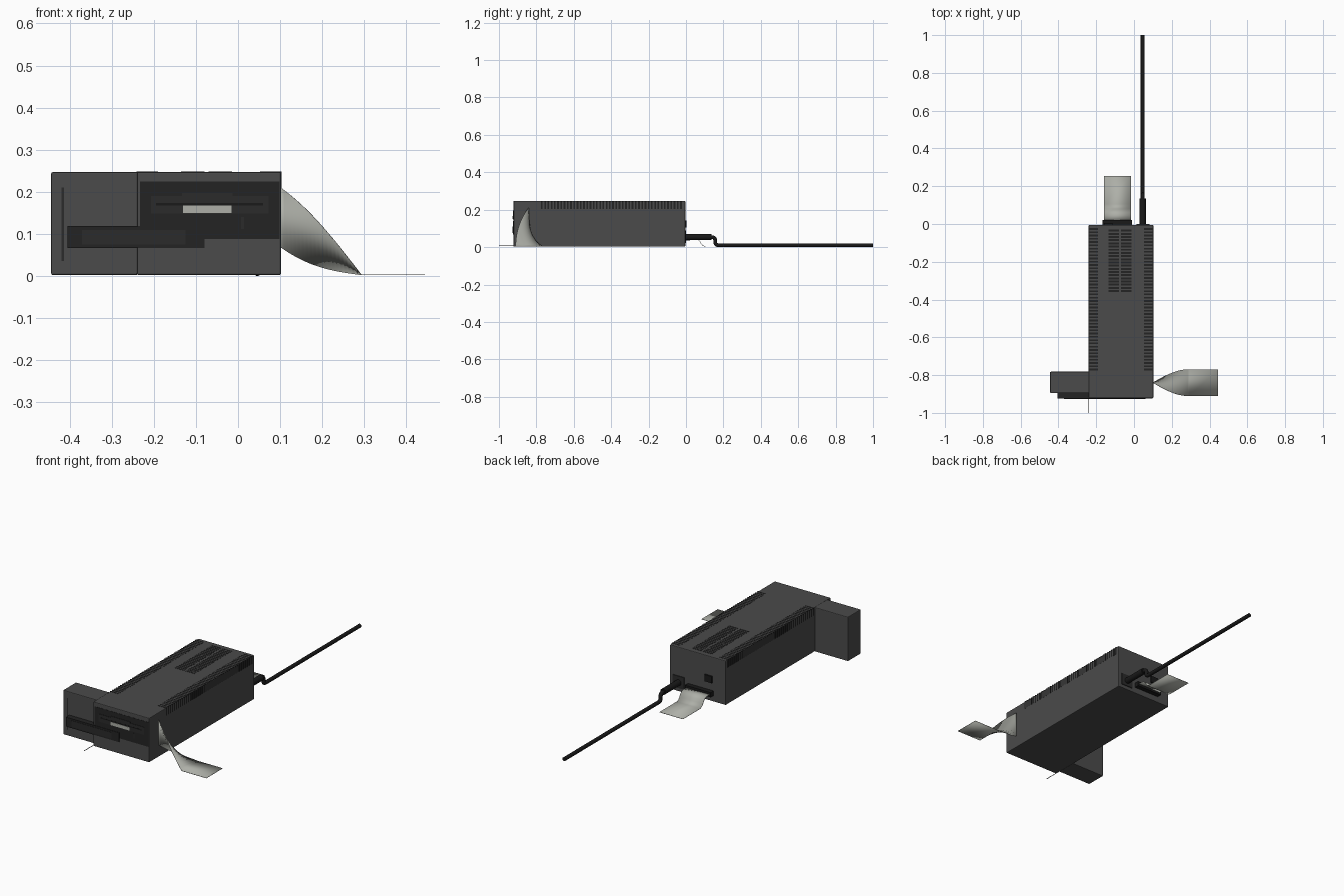
import bpy, bmesh, math
from mathutils import Vector

if "Cube" in bpy.data.objects:
    bpy.data.objects.remove(bpy.data.objects["Cube"])


def material(name, rgb):
    m = bpy.data.materials.new(name)
    m.diffuse_color = (*rgb, 1)
    m.use_nodes = True
    m.node_tree.nodes["Principled BSDF"].inputs["Base Color"].default_value = m.diffuse_color
    return m


CASE = material("charcoal case", (0.07, 0.07, 0.07))
PANEL = material("black panel", (0.017, 0.017, 0.017))
TRIM = material("dark trim", (0.024, 0.024, 0.024))
CABLE = material("cable black", (0.010, 0.010, 0.010))
RIBBON = material("ribbon grey", (0.42, 0.43, 0.39))


def finish(name, bm, mat, smooth=False):
    bmesh.ops.recalc_face_normals(bm, faces=bm.faces)
    me = bpy.data.meshes.new(name)
    bm.to_mesh(me)
    bm.free()
    me.materials.append(mat)
    ob = bpy.data.objects.new(name, me)
    bpy.context.collection.objects.link(ob)
    if smooth:
        for p in me.polygons:
            p.use_smooth = True
    return ob


def add_box(bm, x, y, z):
    vs = bmesh.ops.create_cube(bm, size=1)["verts"]
    for v in vs:
        v.co = Vector([(a + b) / 2 + c * (b - a) for (a, b), c in zip((x, y, z), v.co)])


def box(name, x, y, z, mat, bevel=0):
    bm = bmesh.new()
    add_box(bm, x, y, z)
    ob = finish(name, bm, mat)
    if bevel:
        b = ob.modifiers.new("bevel", "BEVEL")
        b.width, b.segments = bevel, 2
    return ob


def sheet(name, rows):
    """Thin strip from pairs of edge points."""
    bm = bmesh.new()
    vs = [(bm.verts.new(a), bm.verts.new(b)) for a, b in rows]
    for (a, b), (c, d) in zip(vs, vs[1:]):
        bm.faces.new((a, b, d, c))
    ob = finish(name, bm, RIBBON, True)
    s = ob.modifiers.new("thickness", "SOLIDIFY")
    s.thickness, s.offset = 0.002, 0
    return ob


def tube(name, points, radius, mat):
    cu = bpy.data.curves.new(name, "CURVE")
    cu.dimensions = "3D"
    cu.bevel_depth, cu.bevel_resolution, cu.use_fill_caps = radius, 3, True
    sp = cu.splines.new("POLY")
    sp.points.add(len(points) - 1)
    for p, co in zip(sp.points, points):
        p.co = (*co, 1)
    cu.materials.append(mat)
    ob = bpy.data.objects.new(name, cu)
    bpy.context.collection.objects.link(ob)
    return ob


# Housing
H = 0.247
box("main_case", (-0.24, 0.102), (-0.922, -0.004), (0.002, H), CASE, 0.004)
box("side_case", (-0.444, -0.238), (-0.895, -0.782), (0.002, H), CASE, 0.004)

# Wrap-around edge vents and two top grilles
bm = bmesh.new()
for i in range(44):
    y = -0.775 + i * 0.0173
    s = (y, y + 0.009)
    add_box(bm, (-0.2408, -0.19), s, (0.205, H + 0.0008))
    add_box(bm, (0.052, 0.1028), s, (0.205, H + 0.0008))
finish("edge_vents", bm, PANEL)
bm = bmesh.new()
for i in range(20):
    y = -0.36 + i * 0.0168
    for x in (-0.136, -0.07):
        add_box(bm, (x, x + 0.056), (y, y + 0.0105), (H - 0.004, H + 0.0008))
finish("top_grilles", bm, PANEL)

# Front face: drive panel, drive bezel, pale lever
F = -0.922
box("drive_panel", (-0.233, 0.099), (F - 0.001, F + 0.005), (0.088, 0.224), PANEL)
box("drive_bezel", (-0.207, 0.072), (F - 0.003, F), (0.148, 0.19), TRIM)
box("drive_bezel_tab", (-0.133, -0.013), (F - 0.003, F), (0.189, 0.197), TRIM)
box("drive_slot", (-0.195, 0.06), (F - 0.0036, F), (0.168, 0.174), CABLE)
box("drive_lever", (-0.131, -0.016), (F - 0.005, F), (0.149, 0.167), RIBBON)
box("drive_button", (0.007, 0.014), (F - 0.003, F), (0.112, 0.14), TRIM)

# Long cartridge plate bridging both front faces
box("lower_plate", (-0.405, -0.08), (F - 0.003, -0.89), (0.067, 0.119), PANEL)
box("lower_plate_inset", (-0.371, -0.125), (F - 0.0045, F), (0.075, 0.109), TRIM)
box("side_groove", (-0.42, -0.413), (-0.8958, -0.89), (0.035, 0.21), TRIM)

# Thin wire out of the front
tube("front_wire", [(-0.24, -0.9, 0.006), (-0.24, -1, 0.006)], 0.0015, CABLE)

# Rear fittings
box("rear_socket", (-0.166, -0.01), (-0.01, 0.022), (0.036, 0.062), CABLE)
box("power_switch", (-0.16, -0.115), (-0.01, 0.004), (0.105, 0.142), CABLE)
box("plug_surround", (0.012, 0.082), (-0.01, 0.0), (0.022, 0.088), TRIM)
tube("plug", [(0.046, -0.01, 0.053), (0.046, 0.135, 0.053)], 0.017, CABLE)

# Power cable, bending down to the ground
path = [(0.046, 0.12, 0.053)]
path += [(0.046, 0.14 + 0.016 * math.sin(a), 0.037 + 0.016 * math.cos(a))
         for a in [math.radians(d) for d in range(0, 91, 18)]]
path += [(0.046, 0.172 - 0.016 * math.cos(a), 0.0265 - 0.016 * math.sin(a))
         for a in [math.radians(d) for d in range(0, 91, 18)]]
path.append((0.046, 1.0, 0.0105))
tube("power_cable", path, 0.0105, CABLE)

# Rear ribbon drooping to the ground
rows = [(0.015, 0.049), (0.045, 0.049), (0.06, 0.045), (0.072, 0.034), (0.08, 0.02),
        (0.09, 0.008), (0.105, 0.003), (0.255, 0.003)]
sheet("rear_ribbon", [((-0.16, y, z), (-0.016, y, z)) for y, z in rows])

# Side ribbon twisting a quarter turn down to the ground
rows = []
N = 20
for i in range(N + 1):
    t = i / N
    a = t * math.pi / 2
    c = Vector((0.1 + 0.193 * t, -0.84, 0.14 - 0.137 * t))
    o = Vector((0, -0.071 * math.sin(a), 0.071 * math.cos(a)))
    rows.append((c + o, c - o))
rows.append(((0.444, -0.911, 0.003), (0.444, -0.769, 0.003)))
sheet("side_ribbon", rows)
